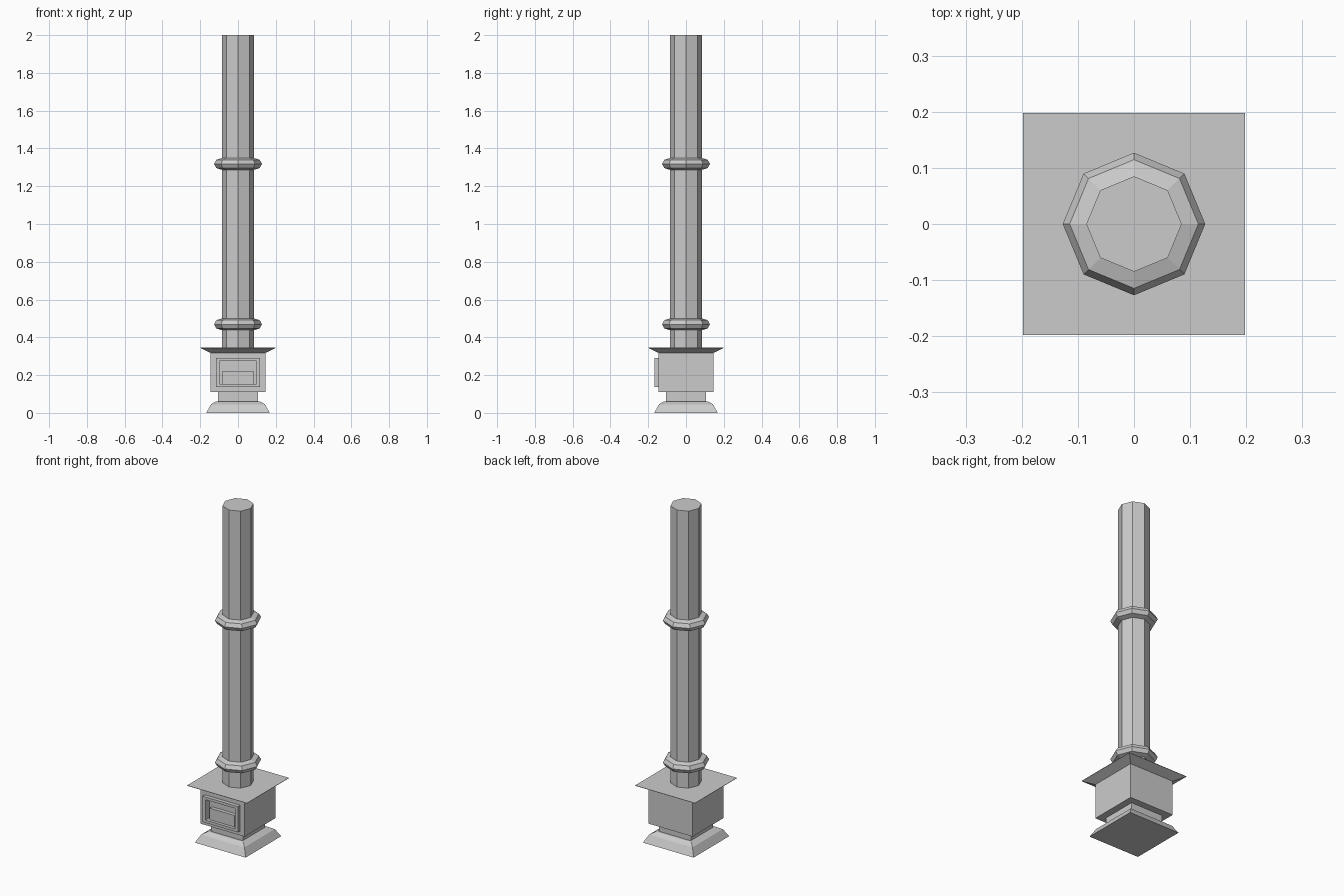
import bpy, bmesh, math

if "Cube" in bpy.data.objects:
    bpy.data.objects.remove(bpy.data.objects["Cube"])


def loft(name, rings, closed=False):
    """Skin a list of equal-length point rings; cap the ends unless closed."""
    bm = bmesh.new()
    vs = [[bm.verts.new(p) for p in ring] for ring in rings]
    pairs = list(zip(vs, vs[1:])) + ([(vs[-1], vs[0])] if closed else [])
    for a, b in pairs:
        n = len(a)
        for i in range(n):
            j = (i + 1) % n
            bm.faces.new((a[i], a[j], b[j], b[i]))
    if not closed:
        bm.faces.new(vs[0])
        bm.faces.new(vs[-1])
    bmesh.ops.recalc_face_normals(bm, faces=bm.faces)
    mesh = bpy.data.meshes.new(name)
    bm.to_mesh(mesh)
    bm.free()
    obj = bpy.data.objects.new(name, mesh)
    bpy.context.collection.objects.link(obj)
    return obj


def square(h, z):
    return [(-h, -h, z), (h, -h, z), (h, h, z), (-h, h, z)]


def upright(hx, z0, z1, y):
    return [(-hx, y, z0), (hx, y, z0), (hx, y, z1), (-hx, y, z1)]


def octagon(r, z):
    return [(r * math.cos(i * math.pi / 4), r * math.sin(i * math.pi / 4), z)
            for i in range(8)]


# Flared foot and the neck above it
loft("base", [square(h, z) for h, z in
              [(.168, 0), (.143, .045), (.118, .06), (.105, .06), (.105, .111)]])

# Firebox: body, raised door frame and recessed opening in one skin
loft("firebox", [upright(*r) for r in
                 [(.146, .111, .318, .146), (.146, .111, .318, -.146),
                  (.117, .137, .291, -.146), (.117, .137, .291, -.168),
                  (.098, .153, .275, -.168), (.098, .153, .275, -.128)]])

# Low grate standing inside the opening
loft("grate", [upright(.083, .153, .222, -.128), upright(.083, .153, .222, -.15)])

# Overhanging lid with sloped underside
loft("lid", [square(.146, .318), square(.198, .343), square(.198, .345)])

# Octagonal flue pipe
loft("flue_pipe", [octagon(.085, .345), octagon(.085, 2.0)])

# Faceted collars around the pipe
for name, zc in (("lower_collar", .469), ("upper_collar", 1.318)):
    loft(name, [octagon(.085 + .042 * math.cos(t), zc + .031 * math.sin(t))
                for t in (k * math.pi / 4 for k in range(8))], closed=True)
